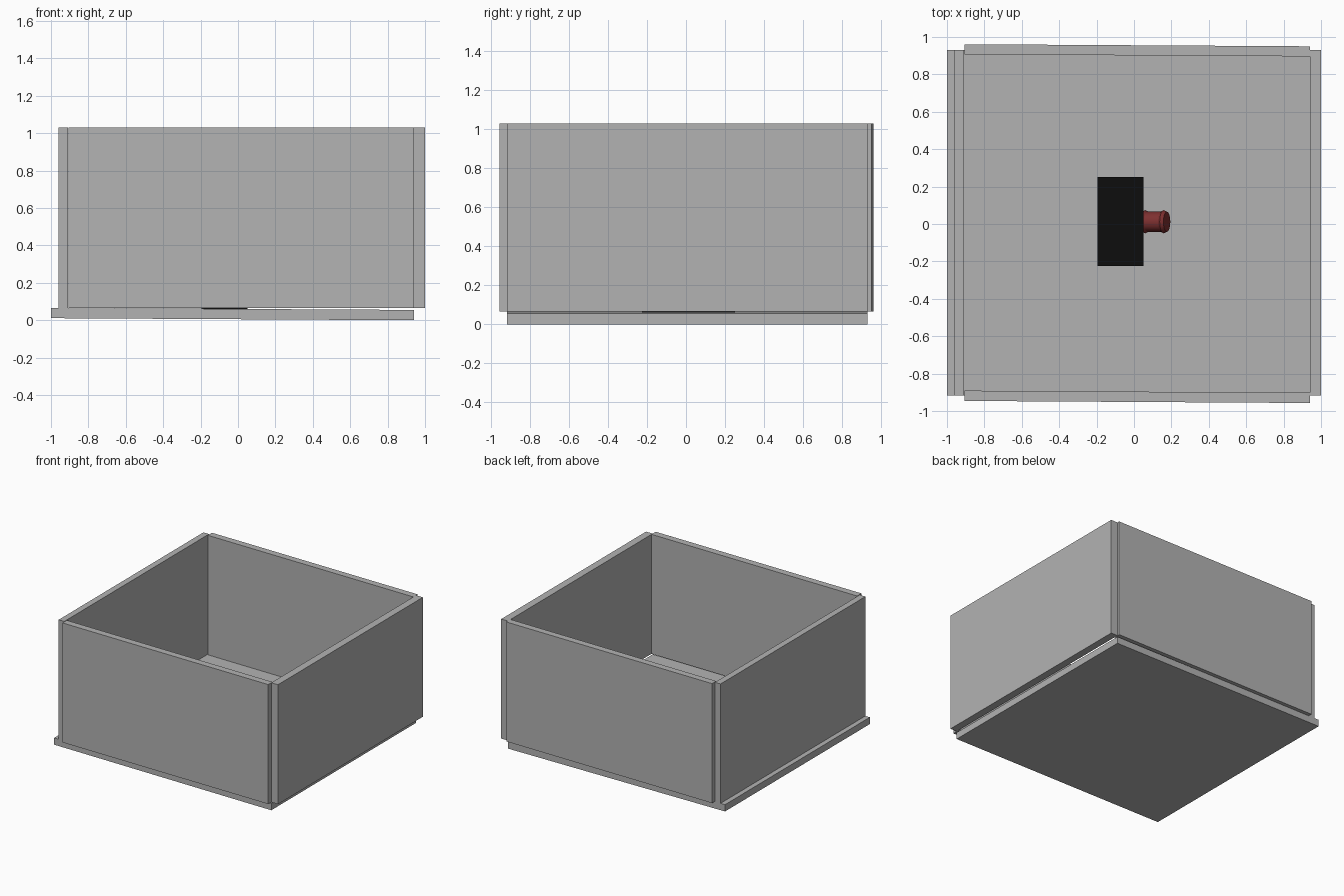
import bpy, bmesh, math
from mathutils import Matrix

if "Cube" in bpy.data.objects:
    bpy.data.objects.remove(bpy.data.objects["Cube"])


def material(name, rgb):
    m = bpy.data.materials.new(name)
    m.diffuse_color = (*rgb, 1)
    m.use_nodes = True
    m.node_tree.nodes["Principled BSDF"].inputs["Base Color"].default_value = m.diffuse_color
    return m


GREY = material("panel grey", (0.45, 0.45, 0.45))
BLACK = material("case black", (0.004, 0.004, 0.004))
RED = material("dull red", (0.21, 0.03, 0.03))


def finish(name, bm, mat):
    bmesh.ops.recalc_face_normals(bm, faces=bm.faces)
    me = bpy.data.meshes.new(name)
    bm.to_mesh(me)
    bm.free()
    me.materials.append(mat)
    ob = bpy.data.objects.new(name, me)
    bpy.context.collection.objects.link(ob)
    return ob


def panel(name, mat, x, y, z, skew_y=0.0, skew_z=0.0):
    """Box between ranges; skews shift the +x end in y or z."""
    bm = bmesh.new()
    bmesh.ops.create_cube(bm, size=1)
    for v in bm.verts:
        right = v.co.x > 0
        v.co = (x[right],
                y[v.co.y > 0] + skew_y * right,
                z[v.co.z > 0] + skew_z * right)
    return finish(name, bm, mat)


# Slightly tilted floor and four loosely fitted walls
WALL_Z = (0.065, 1.03)
SIDE_Y = (-0.918, 0.93)
panel("floor_panel", GREY, (-1.0, 0.94), SIDE_Y, (0.011, 0.066), skew_z=-0.011)
panel("left_wall", GREY, (-0.96, -0.91), SIDE_Y, WALL_Z)
panel("right_wall", GREY, (0.94, 1.0), SIDE_Y, WALL_Z)
panel("front_wall", GREY, (-0.905, 0.94), (-0.946, -0.891), WALL_Z, skew_y=-0.011)
panel("back_wall", GREY, (-0.905, 0.94), (0.907, 0.961), WALL_Z, skew_y=-0.011)

# Small black case lying on the floor
panel("black_case", BLACK, (-0.195, 0.05), (-0.225, 0.25), (0.06, 0.26))


def lathe(name, mat, profile, sides, matrix):
    """Revolve (radius, height) points about the local z axis."""
    bm = bmesh.new()
    rings = [[bm.verts.new((r * math.cos(2 * math.pi * i / sides),
                            r * math.sin(2 * math.pi * i / sides), h))
              for i in range(sides)] for r, h in profile]
    for a, b in zip(rings, rings[1:]):
        for i in range(sides):
            j = (i + 1) % sides
            bm.faces.new((a[i], a[j], b[j], b[i]))
    bm.faces.new(rings[0])
    bm.faces.new(rings[-1])
    bm.transform(matrix)
    return finish(name, bm, mat)


# Red barrel with flared ends, pointing right and a little upward
tilt = (Matrix.Translation((0.03, 0.012, 0.15))
        @ Matrix.Rotation(math.radians(70), 4, 'Y'))
barrel = lathe("red_barrel", RED,
               [(0.054, 0), (0.054, 0.025), (0.062, 0.032), (0.054, 0.045),
                (0.054, 0.125), (0.062, 0.137), (0.054, 0.155)], 24, tilt)
bpy.context.view_layer.objects.active = barrel
barrel.select_set(True)
bpy.ops.object.shade_smooth_by_angle(angle=math.radians(25))
